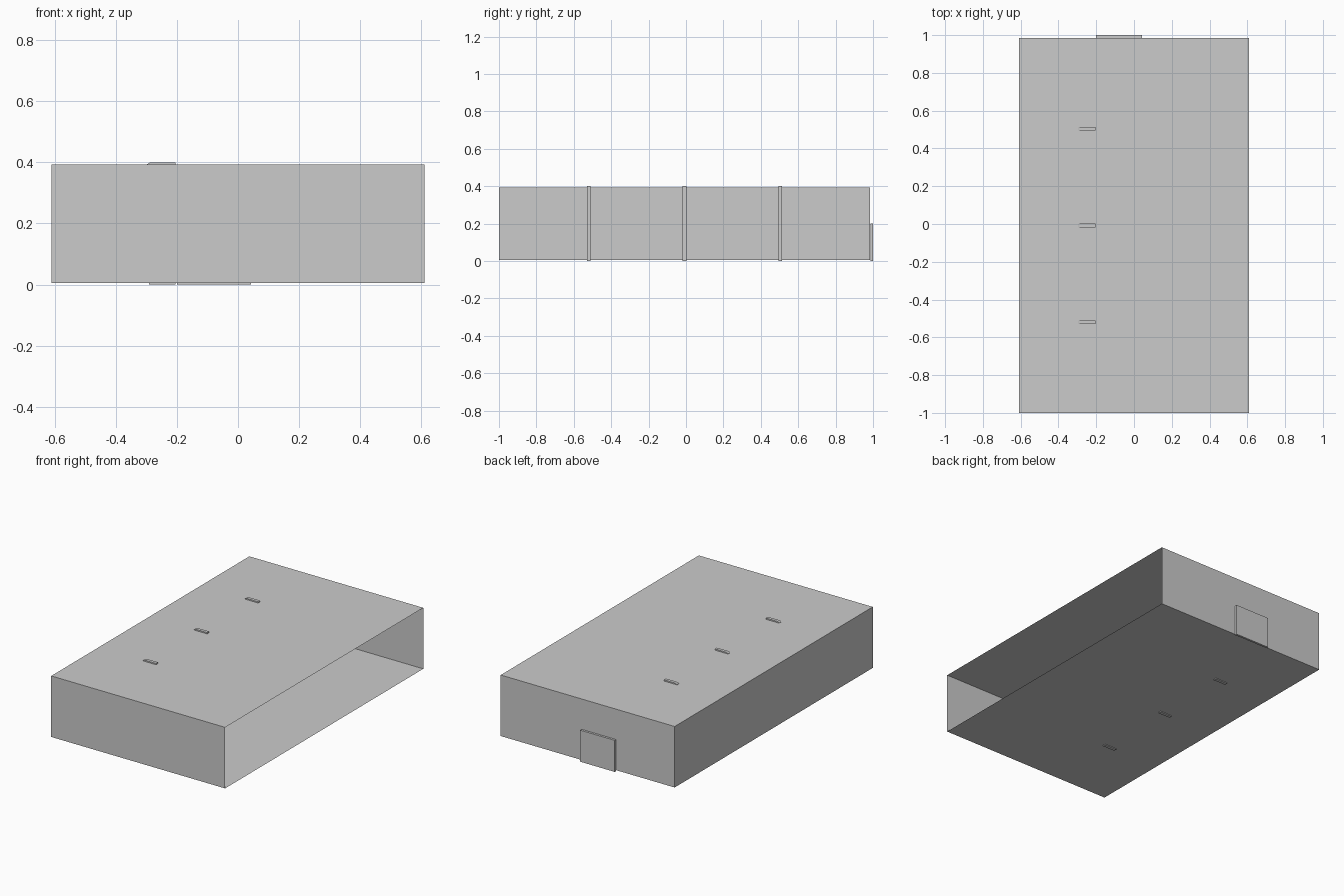
import bpy, bmesh
from mathutils import Vector

if "Cube" in bpy.data.objects:
    bpy.data.objects.remove(bpy.data.objects["Cube"])


def new_object(name, bm):
    bmesh.ops.recalc_face_normals(bm, faces=bm.faces)
    mesh = bpy.data.meshes.new(name)
    bm.to_mesh(mesh)
    bm.free()
    obj = bpy.data.objects.new(name, mesh)
    bpy.context.collection.objects.link(obj)
    return obj


def box(lo, hi):
    lo, hi = Vector(lo), Vector(hi)
    bm = bmesh.new()
    bmesh.ops.create_cube(bm, size=1)
    bmesh.ops.scale(bm, vec=hi - lo, verts=bm.verts)
    bmesh.ops.translate(bm, vec=(lo + hi) / 2, verts=bm.verts)
    bm.normal_update()
    return bm


# Thin building shell, open along the whole +x side
bm = box((-0.61, -1.0, 0.005), (0.61, 0.985, 0.392))
bmesh.ops.delete(bm, geom=[f for f in bm.faces if f.normal.x > 0.9], context='FACES_ONLY')
new_object("shell", bm)

# Door panel on the back wall
new_object("door", box((-0.20, 0.986, 0.0), (0.042, 1.0, 0.20)))

# Three flat posts running through floor and roof, top outer corner bevelled
profile = [(-0.291, 0.0), (-0.204, 0.0), (-0.204, 0.40), (-0.288, 0.40), (-0.297, 0.394)]
for i, y in enumerate((-0.52, -0.008, 0.504)):
    bm = bmesh.new()
    face = bm.faces.new([bm.verts.new((x, y - 0.01, z)) for x, z in profile])
    ext = bmesh.ops.extrude_face_region(bm, geom=[face], use_keep_orig=True)
    moved = [v for v in ext["geom"] if isinstance(v, bmesh.types.BMVert)]
    bmesh.ops.translate(bm, vec=(0, 0.02, 0), verts=moved)
    new_object(f"post_{i + 1}", bm)
